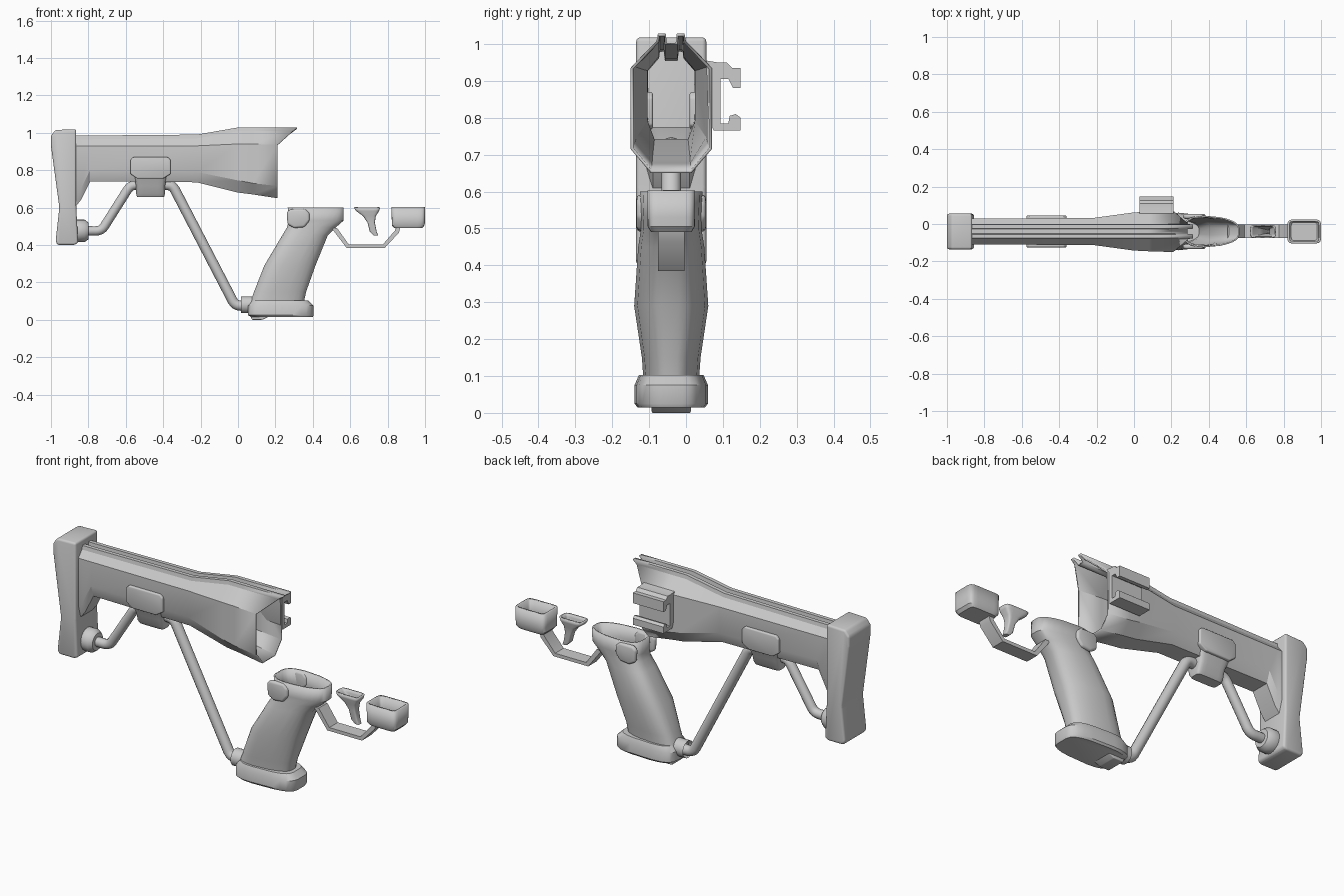
import bpy, bmesh, math
from mathutils import Vector

if "Cube" in bpy.data.objects:
    bpy.data.objects.remove(bpy.data.objects["Cube"], do_unlink=True)

MID = -0.04  # the symmetry plane of the frame sits slightly off centre


def finish(name, bm, wall=0.0, angle=35):
    bmesh.ops.recalc_face_normals(bm, faces=bm.faces)
    mesh = bpy.data.meshes.new(name)
    bm.to_mesh(mesh)
    bm.free()
    mesh.shade_smooth()
    mesh.set_sharp_from_angle(angle=math.radians(angle))
    obj = bpy.data.objects.new(name, mesh)
    bpy.context.collection.objects.link(obj)
    if wall:
        mod = obj.modifiers.new("wall", 'SOLIDIFY')
        mod.thickness = wall
        mod.offset = -1
    return obj


def prism(name, pts, lo, hi, bevel=0.0, axis='y', segments=3):
    """Extrude a side profile (x, z) along y, or an end profile (y, z) along x."""
    bm = bmesh.new()
    place = (lambda a, b, d: (a, d, b)) if axis == 'y' else (lambda a, b, d: (d, a, b))
    face = bm.faces.new([bm.verts.new(place(a, b, lo)) for a, b in pts])
    res = bmesh.ops.extrude_face_region(bm, geom=[face])
    top = [v for v in res["geom"] if isinstance(v, bmesh.types.BMVert)]
    bmesh.ops.translate(bm, verts=top, vec=Vector(place(0, 0, hi - lo)))
    bmesh.ops.recalc_face_normals(bm, faces=bm.faces)
    if bevel:
        bmesh.ops.bevel(bm, geom=bm.edges[:], offset=bevel, segments=segments,
                        profile=0.5, affect='EDGES', clamp_overlap=True)
    return finish(name, bm)


def skin(name, rings, cap_first, cap_last, wall=0.0, angle=35):
    """Bridge a series of equal closed rings."""
    bm = bmesh.new()
    loops = [[bm.verts.new(p) for p in ring] for ring in rings]
    for a, b in zip(loops, loops[1:]):
        for i in range(len(a)):
            j = (i + 1) % len(a)
            bm.faces.new((a[i], a[j], b[j], b[i]))
    if cap_first:
        bm.faces.new(loops[0])
    if cap_last:
        bm.faces.new(loops[-1])
    return finish(name, bm, wall, angle)


def tower(name, levels, power=0.5, taper=0.0, open_top=False, wall=0.0):
    """Stack rounded rectangles given as (rear x, front x, z, half width)."""
    def soft(v):
        return math.copysign(abs(v) ** power, v)
    rings = []
    for x0, x1, z, w in levels:
        ring = []
        for i in range(24):
            t = math.tau * (i + 0.5) / 24
            c, s = soft(math.cos(t)), soft(math.sin(t))
            ring.append(((x0 + x1) / 2 + c * (x1 - x0) / 2,
                         MID + s * w * (1 - taper * max(c, 0)), z))
        rings.append(ring)
    return skin(name, rings, True, not open_top, wall)


def tube(name, path, radius, bend=0.03):
    """Round bar in the middle plane with softened corners."""
    pts = [Vector((x, MID, z)) for x, z in path]
    out = [pts[0]]
    for a, b, c in zip(pts, pts[1:], pts[2:]):
        p, q = b + (a - b).normalized() * bend, b + (c - b).normalized() * bend
        out += [p.lerp(b, t).lerp(b.lerp(q, t), t) for t in (0, .25, .5, .75, 1)]
    out.append(pts[-1])
    curve = bpy.data.curves.new(name, 'CURVE')
    curve.dimensions = '3D'
    curve.bevel_depth = radius
    curve.bevel_resolution = 4
    curve.use_fill_caps = True
    line = curve.splines.new('POLY')
    line.points.add(len(out) - 1)
    for point, co in zip(line.points, out):
        point.co = (*co, 1)
    line.use_smooth = True
    bpy.context.collection.objects.link(bpy.data.objects.new(name, curve))


def collar(name, x0, x1, z, r):
    rings = []
    for x, k in ((x0, 0.9), (x0 + .008, 1), (x1 - .02, 1), (x1, 0.75)):
        rings.append([(x, MID + r * k * math.cos(math.tau * i / 20),
                       z + r * k * math.sin(math.tau * i / 20)) for i in range(20)])
    skin(name, rings, True, True, angle=50)


# Hollow body: x, half width, top, shoulder, lower side, keel half width, keel
stations = [
    (-0.88, .070, .985, .93, .66, .050, .59),
    (-0.84, .070, .985, .93, .70, .050, .64),
    (-0.79, .070, .985, .93, .80, .050, .74),
    (-0.22, .072, .990, .93, .79, .050, .735),
    (0.00, .102, 1.028, .94, .745, .055, .68),
    (0.08, .106, 1.028, .94, .73, .055, .67),
    (0.21, .110, 1.028, .935, .715, .055, .65),
]
rings = []
for x, w, top, shoulder, lower, keel_w, keel in stations:
    half = [(.012, top - .025), (.015, top), (.036, top), (.040, top - .02),
            (w, shoulder), (w, lower), (keel_w, keel)]
    ring = half + [(-y, z) for y, z in reversed(half)]
    # The front lip rakes forward above the shoulder
    rake = 1.2 if x == stations[-1][0] else 0
    rings.append([(x + rake * max(0, z - .94), MID + y, z) for y, z in ring])
skin("stock_body", rings, True, False, wall=0.008, angle=28)

# Shoulder pad
prism("butt_plate", [(-1, .985), (-.975, 1.015), (-.865, 1.018), (-.865, .61),
                     (-.855, .41), (-.875, .40), (-.965, .40), (-.975, .42),
                     (-.955, .60), (-1, .93)],
      MID - .095, MID + .095, bevel=.022)

# Side clip
prism("side_clip", [(.055, .955), (.085, .95), (.11, .95), (.125, .935), (.148, .935),
                    (.148, .88), (.128, .88), (.115, .905), (.093, .905),
                    (.093, .785), (.115, .785), (.118, .805), (.135, .81),
                    (.148, .80), (.148, .765), (.075, .765), (.06, .80)],
      .03, .21, axis='x')

# Bracket and grip thumb pads, one on each side
for side, label in ((1, "left"), (-1, "right")):
    lo, hi = sorted((MID + side * .05, MID + side * .085))
    prism(label + "_bracket_pad", [(-.575, .78), (-.575, .855), (-.56, .87), (-.375, .87),
                                   (-.36, .855), (-.36, .78), (-.40, .755), (-.54, .755)],
          lo, hi, bevel=.006)
    lo, hi = sorted((MID + side * .068, MID + side * .094))
    prism(label + "_grip_pad", [(.265, .51), (.26, .575), (.28, .592), (.36, .592),
                                (.383, .57), (.383, .53), (.355, .495), (.30, .49)],
          lo, hi, bevel=.012)

# Clamp under the body and its two braces
tower("bracket_clamp", [(-.54, -.395, .657, .03), (-.545, -.39, .675, .042),
                        (-.545, -.39, .715, .055), (-.56, -.375, .775, .08)], power=0.35)
tube("rear_brace", [(-.50, .72), (-.575, .72), (-.73, .475), (-.83, .475)], .025)
tube("front_brace", [(-.43, .72), (-.35, .72), (-.015, .075), (.07, .075)], .027)
collar("rear_brace_collar", -.89, -.80, .475, .06)
collar("front_brace_collar", .08, .035, .08, .045)

# Grip with an open top
tower("grip", [(.06, .35, .08, .075), (.085, .365, .15, .08), (.14, .415, .29, .101),
               (.235, .48, .45, .09), (.262, .525, .495, .083), (.27, .565, .53, .082),
               (.265, .565, .6, .085)],
      power=0.6, taper=0.3, open_top=True, wall=0.008)
tower("grip_base", [(.07, .40, .015, .092), (.052, .405, .025, .10),
                    (.052, .405, .075, .10), (.075, .375, .103, .088)],
      power=0.5, taper=0.15)
prism("base_lug", [(.06, .03), (.075, 0), (.13, 0), (.17, .02), (.17, .04)],
      MID - .053, MID + .053, bevel=.004)

# Trigger group
prism("trigger_guard", [(.50, .49), (.58, .385), (.785, .385), (.86, .465), (.87, .50),
                        (.845, .50), (.84, .478), (.775, .403), (.592, .403), (.53, .49)],
      MID - .036, MID + .036)
tower("trigger", [(.725, .75, .45, .014), (.705, .742, .47, .017), (.692, .732, .52, .02),
                  (.668, .737, .555, .026), (.63, .755, .582, .034), (.62, .76, .6, .036)],
      power=0.4, open_top=True, wall=0.008)
tower("front_box", [(.835, .985, .49, .055), (.822, .998, .505, .064),
                    (.822, 1, .53, .065), (.82, 1, .603, .065)],
      power=0.3, open_top=True, wall=0.012)
